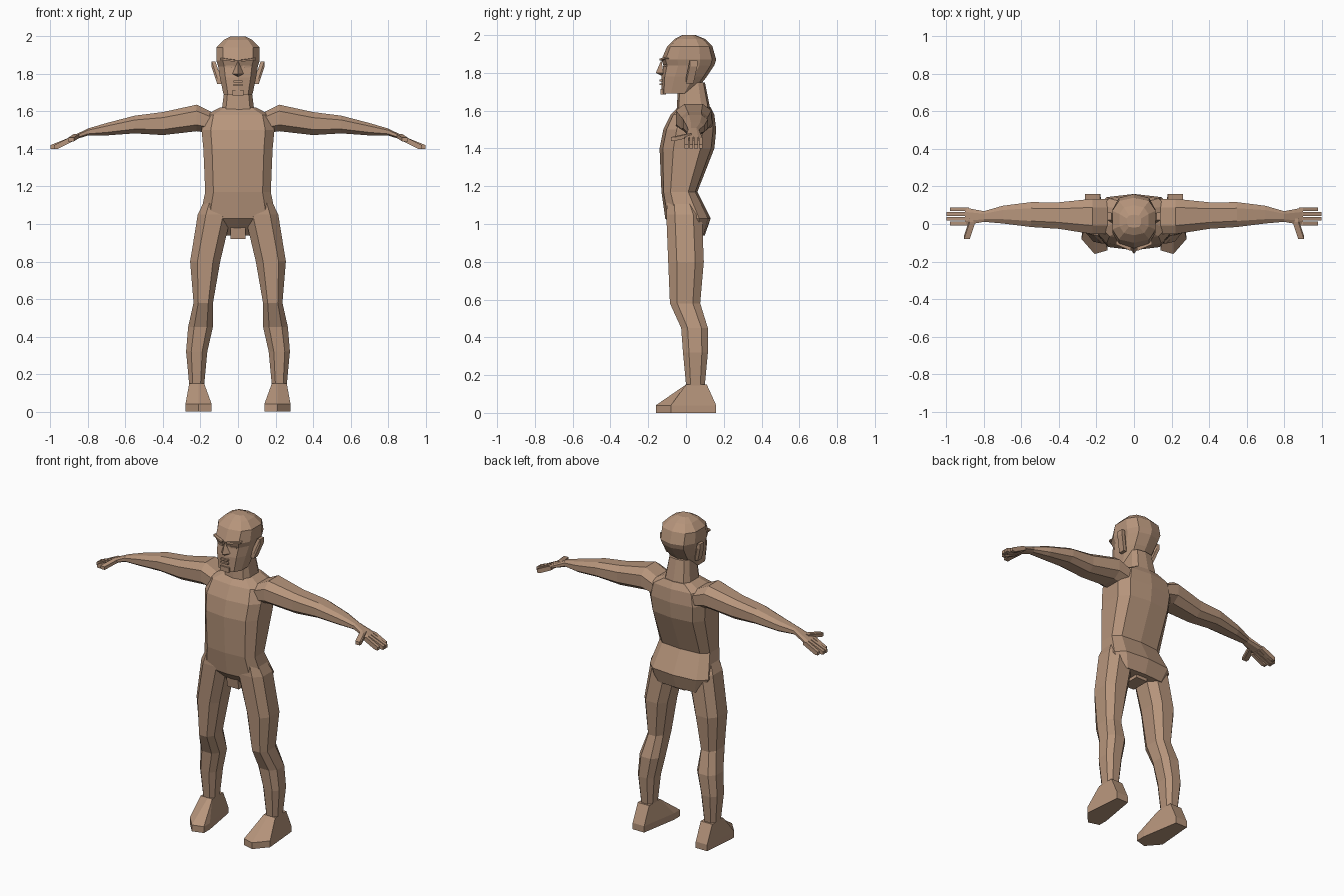
import bpy
import bmesh
from math import sin, cos, tau, copysign
from mathutils import Vector

default_cube = bpy.data.objects.get("Cube")
if default_cube:
    bpy.data.objects.remove(default_cube)

skin = bpy.data.materials.new("tan skin")
skin.diffuse_color = (.47, .3, .2, 1)
skin.use_nodes = True
shader = skin.node_tree.nodes["Principled BSDF"]
shader.inputs["Base Color"].default_value = skin.diffuse_color
shader.inputs["Roughness"].default_value = .8


def finish(name, bm):
    """Turn the working mesh into a named, coloured object."""
    bmesh.ops.recalc_face_normals(bm, faces=bm.faces)
    mesh = bpy.data.meshes.new(name)
    bm.to_mesh(mesh)
    bm.free()
    mesh.materials.append(skin)
    part = bpy.data.objects.new(name, mesh)
    bpy.context.collection.objects.link(part)


def stack(name, loops):
    """Join closed loops of points into one capped body."""
    bm = bmesh.new()
    rows = [[bm.verts.new(point) for point in loop] for loop in loops]
    for low, high in zip(rows, rows[1:]):
        for i in range(len(low)):
            bm.faces.new((low[i - 1], low[i], high[i], high[i - 1]))
    bm.faces.new(rows[0])
    bm.faces.new(rows[-1])
    finish(name, bm)


def outline(sides, turn, roundness):
    """Rounded polygon reaching one unit each way, first point at the front."""
    def soften(value):
        return copysign(abs(value) ** roundness, value)

    angles = [tau * (i + turn) / sides for i in range(sides)]
    return [(soften(sin(angle)), soften(-cos(angle))) for angle in angles]


def section(shape, left, right, front, back):
    """Fit an outline between two pairs of limits."""
    return [((left + right + u * (right - left)) / 2,
             (front + back + v * (back - front)) / 2) for u, v in shape]


def centred_loft(name, shape, rings):
    """Loft level sections that are symmetric about the middle."""
    stack(name, [[(x, y, height) for x, y in section(shape, -width, width, front, back)]
                 for height, width, front, back in rings])


def hull(name, points):
    """Wrap a few points in a faceted skin."""
    bm = bmesh.new()
    for point in points:
        bm.verts.new(point)
    bmesh.ops.convex_hull(bm, input=bm.verts)
    loose = [vert for vert in bm.verts if not vert.link_faces]
    bmesh.ops.delete(bm, geom=loose, context="VERTS")
    finish(name, bm)


def bar(name, start, end, size, side=1):
    """Wrap two equal boxes, one at each end of a line."""
    dx, dy, dz = Vector(size) / 2
    hull(name, [(side * (x + i * dx), y + j * dy, z + k * dz)
                for x, y, z in (start, end)
                for i in (-1, 1) for j in (-1, 1) for k in (-1, 1)])


def clamp(value, low, high):
    return max(low, min(high, value))


BODY = outline(sides=10, turn=0, roundness=.6)
SKULL = outline(sides=10, turn=0, roundness=.75)
LIMB = outline(sides=8, turn=.5, roundness=.75)

# Trunk rings: height, half width, front, back
centred_loft("torso", BODY, [
    (.94, .17, -.02, .1),
    (1.03, .21, -.11, .13),
    (1.17, .18, -.13, .06),
    (1.4, .19, -.14, .15),
    (1.5, .2, -.12, .16),
    (1.58, .18, -.08, .15),
    (1.62, .1, -.04, .13),
])
bar("groin", start=(0, 0, 1), end=(0, .01, .93), size=(.08, .12, .02))
centred_loft("neck", BODY, [(1.6, .09, -.05, .13), (1.75, .07, -.04, .1)])

# Head rings, drawn in at the eye sockets
centred_loft("head", SKULL, [
    (1.69, .08, -.13, .04),
    (1.78, .1, -.13, .11),
    (1.84, .11, -.12, .15),
    (1.87, .12, -.13, .16),
    (1.94, .12, -.1, .14),
    (1.98, .08, -.06, .1),
    (2, .04, -.02, .05),
])
bridge, tip, base = (0, -.13, 1.87), (0, -.16, 1.8), (0, -.12, 1.78)
hull("nose", [bridge, tip, base] + [(x, -.12, 1.8) for x in (-.03, .03)])
for height in (1.74, 1.76):
    bar("lip", start=(-.02, -.13, height), end=(.02, -.13, height), size=(.01, .02, .01))
bar("chin", start=(-.02, -.12, 1.7), end=(.02, -.12, 1.7), size=(.02, .03, .03))

# Foot outline from the heel round to the toes
SOLE = [(.18, .16), (.26, .16), (.28, -.08), (.21, -.16), (.14, -.14), (.14, -.08)]

for word, side in (("left", 1), ("right", -1)):
    # Face pieces
    bar(word + "_brow", start=(.02, -.13, 1.87), end=(.09, -.1, 1.88),
        size=(.01, .02, .01), side=side)
    bar(word + "_eye", start=(.03, -.11, 1.84), end=(.06, -.1, 1.84),
        size=(.01, .02, .01), side=side)
    bar(word + "_ear", start=(.1, .02, 1.76), end=(.13, .04, 1.85),
        size=(.02, .04, .03), side=side)

    # Arm rings: reach, front, back, bottom, top
    arm = [
        (.14, -.06, .14, 1.48, 1.6),
        (.22, -.06, .14, 1.49, 1.64),
        (.4, -.03, .12, 1.47, 1.6),
        (.55, -.02, .12, 1.48, 1.58),
        (.7, 0, .1, 1.47, 1.54),
        (.8, .01, .07, 1.47, 1.51),
        (.9, -.01, .09, 1.44, 1.46),
    ]
    stack(word + "_arm", [[(side * reach, y, z) for y, z in section(LIMB, *limits)]
                          for reach, *limits in arm])

    # Four fingers, the middle pair longest, and a thumb
    for finger in range(4):
        y = .003 + finger * .025
        reach = .99 if finger in (1, 2) else .97
        bar(word + "_finger", start=(.89, y, 1.45), end=(reach, y, 1.41),
            size=(.02, .02, .02), side=side)
    bar(word + "_thumb", start=(.86, .02, 1.47), end=(.89, -.07, 1.45),
        size=(.03, .02, .02), side=side)

    # Leg rings: height, inside, outside, front, back
    leg = [
        (1.15, .06, .17, -.1, .04),
        (1.05, .03, .22, -.11, .09),
        (.8, .09, .26, -.1, .1),
        (.58, .13, .24, -.09, .08),
        (.45, .13, .27, -.03, .12),
        (.32, .16, .28, -.02, .12),
        (.12, .18, .26, 0, .1),
    ]
    stack(word + "_leg", [[(side * x, y, height) for x, y in section(LIMB, *limits)]
                          for height, *limits in leg])

    # Foot: flat sole, low rim, then narrowing to the ankle
    sole = [(side * x, y, 0) for x, y in SOLE]
    rim = [(x, y, .04) for x, y, z in sole]
    ankle = [(side * clamp(x, .18, .26), clamp(y, 0, .11), .15) for x, y in SOLE]
    stack(word + "_foot", [sole, rim, ankle])
